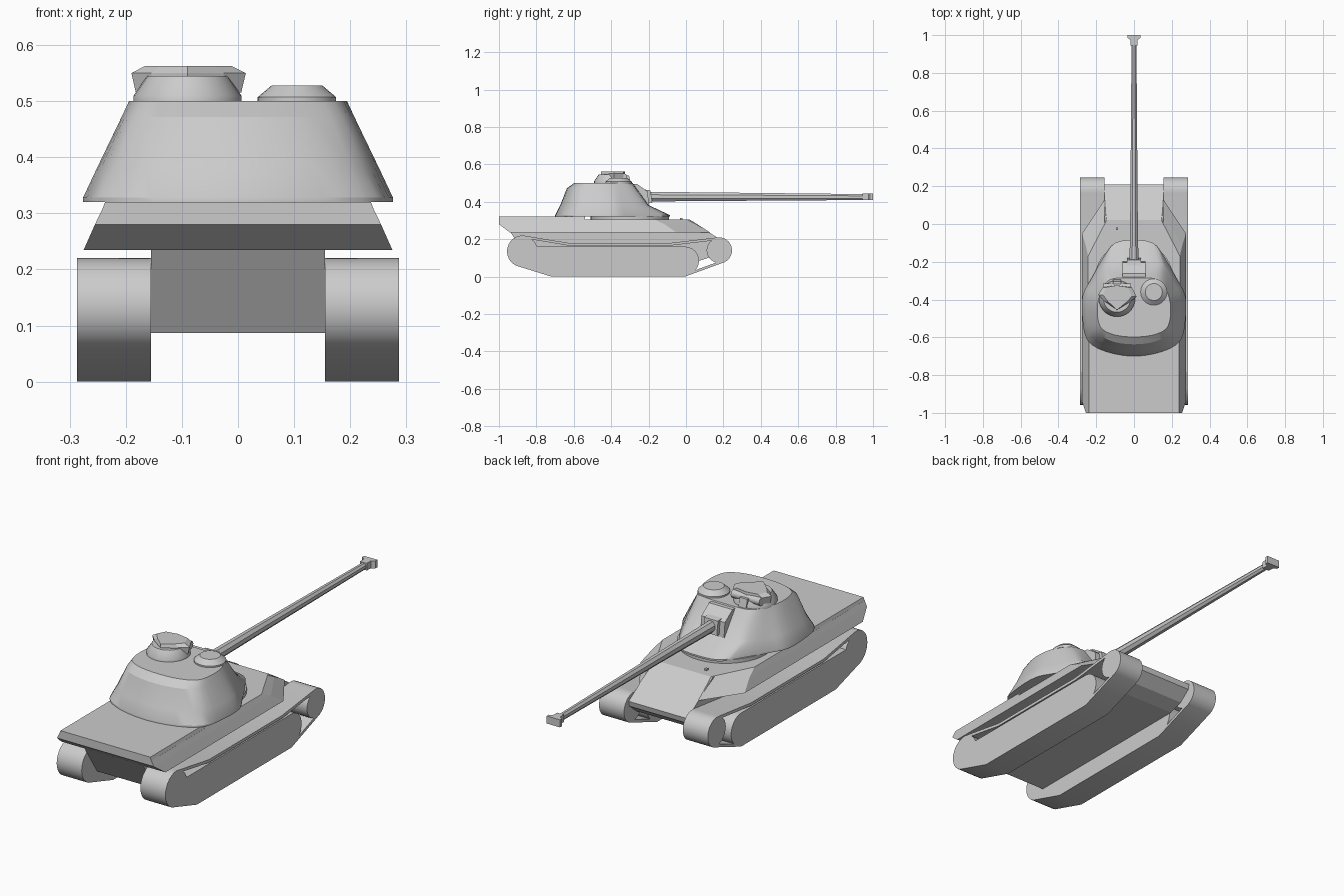
import bpy, bmesh, math
from mathutils import Vector

if "Cube" in bpy.data.objects:
    bpy.data.objects.remove(bpy.data.objects["Cube"])


def make(name, verts, faces, smooth=None):
    me = bpy.data.meshes.new(name)
    me.from_pydata([tuple(v) for v in verts], [], faces)
    bm = bmesh.new()
    bm.from_mesh(me)
    bmesh.ops.recalc_face_normals(bm, faces=bm.faces)
    bm.to_mesh(me)
    bm.free()
    ob = bpy.data.objects.new(name, me)
    bpy.context.collection.objects.link(ob)
    if smooth:
        bpy.context.view_layer.objects.active = ob
        bpy.ops.object.select_all(action='DESELECT')
        ob.select_set(True)
        bpy.ops.object.shade_smooth_by_angle(angle=math.radians(smooth))
    return ob


def loft(name, rings, smooth=None):
    """Skin a stack of equal-length rings and cap both ends."""
    n = len(rings[0])
    verts = [v for r in rings for v in r]
    faces = [(k * n + i, k * n + (i + 1) % n, (k + 1) * n + (i + 1) % n, (k + 1) * n + i)
             for k in range(len(rings) - 1) for i in range(n)]
    faces += [tuple(range(n)), tuple(range(len(verts) - n, len(verts)))]
    return make(name, verts, faces, smooth)


def prism_x(name, prof, x0, x1, smooth=None):
    return loft(name, [[(x, y, z) for y, z in prof] for x in (x0, x1)], smooth)


def mirror(half, z):
    """Half outline (x >= 0) to a full ring at height z."""
    left = [(-x, y) for x, y in reversed(half) if x > 0]
    return [(x, y, z) for x, y in list(half) + left]


def arc(cx, cy, r, a0, a1, n):
    return [(cx + r * math.cos(math.radians(a0 + (a1 - a0) * i / n)),
             cy + r * math.sin(math.radians(a0 + (a1 - a0) * i / n))) for i in range(n + 1)]


def disc(name, cx, cy, steps, n=32, smooth=40):
    """Turned part about a vertical axis; steps are (radius, z)."""
    return loft(name, [[(x, y, z) for x, y in arc(cx, cy, r, 0, 360, n)[:-1]]
                       for r, z in steps], smooth)


def curve_ring(pts, sub=3):
    """Closed Catmull-Rom through points."""
    p = [Vector(q) for q in pts]
    n, out = len(p), []
    for i in range(n):
        a, b, c, d = p[i - 1], p[i], p[(i + 1) % n], p[(i + 2) % n]
        for k in range(sub):
            t = k / sub
            out.append(0.5 * (2 * b + (c - a) * t + (2 * a - 5 * b + 4 * c - d) * t * t
                              + (3 * b - a - 3 * c + d) * t ** 3))
    return out


# Hull: sloped sponsons, raised rear deck, lower tub with nose
loft("upper_hull", [
    mirror([(.275, -.94), (.275, -.05), (.155, .13)], .235),
    mirror([(.255, -1), (.255, -.115), (.15, .06)], .28),
    mirror([(.243, -1), (.243, -.17), (.145, .02)], .305)])
loft("rear_deck", [
    mirror([(.243, -1), (.243, -.54)], .304),
    mirror([(.237, -1), (.237, -.54)], .32)])
prism_x("lower_hull", [(-.94, .24), (-.84, .087), (.08, .087), (.15, .11),
                       (.205, .155), (.21, .18), (.02, .304)], -.155, .155)
loft("deck_fitting", [[(-.09 + a, -.025 + b, z) for a, b in
                       ((-.006, -.006), (.006, -.006), (.006, .006), (-.006, .006))]
                      for z in (.3, .313)])


# Tracks: belt loop, solid running gear, end wheels
def belt_path(o):
    return (arc(-.872, .135, .085 - o, 90, 245, 12) + [(-.72, o), (-.005, o)]
            + arc(.176, .14, .07 - o, -65, 100, 12) + [(-.08, .18 - o), (-.63, .18 - o)])


for side, s in (("left", -1), ("right", 1)):
    x0, x1 = s * .155, s * .287
    paths = [(x0, 0), (x1, 0), (x1, .014), (x0, .014)]
    verts = [(x, y, z) for x, o in paths for y, z in belt_path(o)]
    n = len(belt_path(0))
    faces = [(k * n + i, k * n + (i + 1) % n,
              (k + 1) % 4 * n + (i + 1) % n, (k + 1) % 4 * n + i)
             for k in range(4) for i in range(n)]
    make(side + "_track_belt", verts, faces, 30)
    prism_x(side + "_running_gear", [(-.82, .16), (-.9, .07), (-.72, .004), (-.005, .004)]
            + arc(-.005, .085, .075, -70, 90, 10), x0, x1, 30)
    prism_x(side + "_rear_wheel", arc(-.872, .135, .08, 0, 360, 24)[:-1], x0, x1, 30)
    prism_x(side + "_front_wheel", arc(.176, .14, .066, 0, 360, 24)[:-1], x0, x1, 30)

# Turret: ring and rounded cast shell
disc("turret_ring", 0, -.3, [(.21, .3), (.21, .323)], 40)
base = [(0, -.085), (.1, -.1), (.16, -.175), (.232, -.3), (.272, -.38),
        (.273, -.5), (.247, -.615), (.15, -.675), (0, -.7)]
mid = [(0, -.2), (.13, -.205), (.172, -.24), (.217, -.32), (.247, -.39),
       (.248, -.5), (.222, -.595), (.135, -.65), (0, -.672)]
high = [(0, -.265), (.1, -.268), (.15, -.285), (.183, -.345), (.205, -.41),
        (.205, -.5), (.185, -.58), (.11, -.623), (0, -.637)]
top = [(0, -.285), (.095, -.287), (.142, -.305), (.174, -.355), (.192, -.42),
       (.192, -.495), (.17, -.555), (.1, -.588), (0, -.598)]


def shell_ring(half, z):
    full = list(half) + [(-x, y) for x, y in reversed(half[1:-1])]
    return curve_ring([(x, y, z) for x, y in full])


loft("turret_shell", [shell_ring(base, .32), shell_ring(base, .328), shell_ring(mid, .382),
                      shell_ring(high, .472), shell_ring(top, .5)], 28)

# Mantlet frame and inner block
prism_x("mantlet", [(-.3, .495), (-.262, .495), (-.205, .455), (-.198, .385), (-.25, .375)],
        -.062, .062)
prism_x("mantlet_collar", [(-.25, .47), (-.19, .46), (-.18, .395), (-.25, .385)], -.036, .036)


# Gun: tapered faceted barrel with wide muzzle block
def barrel_ring(y, rx, rz, z):
    return [(x * rx, y, z + w * rz) for x, w in arc(0, 0, 1, 22.5, 337.5, 7)]


loft("gun_barrel", [barrel_ring(-.24, .026, .028, .427), barrel_ring(.1, .021, .025, .427),
                    barrel_ring(.96, .014, .017, .425)])
loft("muzzle_brake", [[(x * w, y, .426 + z * h) for x, z in ((-1, -1), (1, -1), (1, 1), (-1, 1))]
                      for y, w, h in ((.945, .018, .017), (.975, .018, .018),
                                      (.985, .035, .018), (1, .035, .018))])

# Commander cupola: drum, flared hood and front sight bar
disc("cupola_drum", -.09, -.395, [(.096, .495), (.096, .51), (.072, .545)], 28)
hood = [(-.19, -.375), (-.165, -.335), (-.09, -.325), (-.012, -.335), (.014, -.385),
        (-.025, -.415), (-.09, -.455), (-.155, -.41)]
loft("cupola_hood", [[(-.09 + (x + .09) * k, y, z) for x, y in hood]
                     for k, z in ((.92, .515), (1, .55), (.75, .563))])
prism_x("sight_bar", arc(-.335, .533, .02, 0, 360, 10)[:-1], -.165, -.015, 40)
prism_x("sight_stem", [(-.36, .5), (-.295, .5), (-.305, .54), (-.36, .54)], -.11, -.07)

# Loader hatch: low turned dome
disc("loader_hatch", .105, -.36, [(.07, .495), (.07, .507), (.045, .528)], 28)
